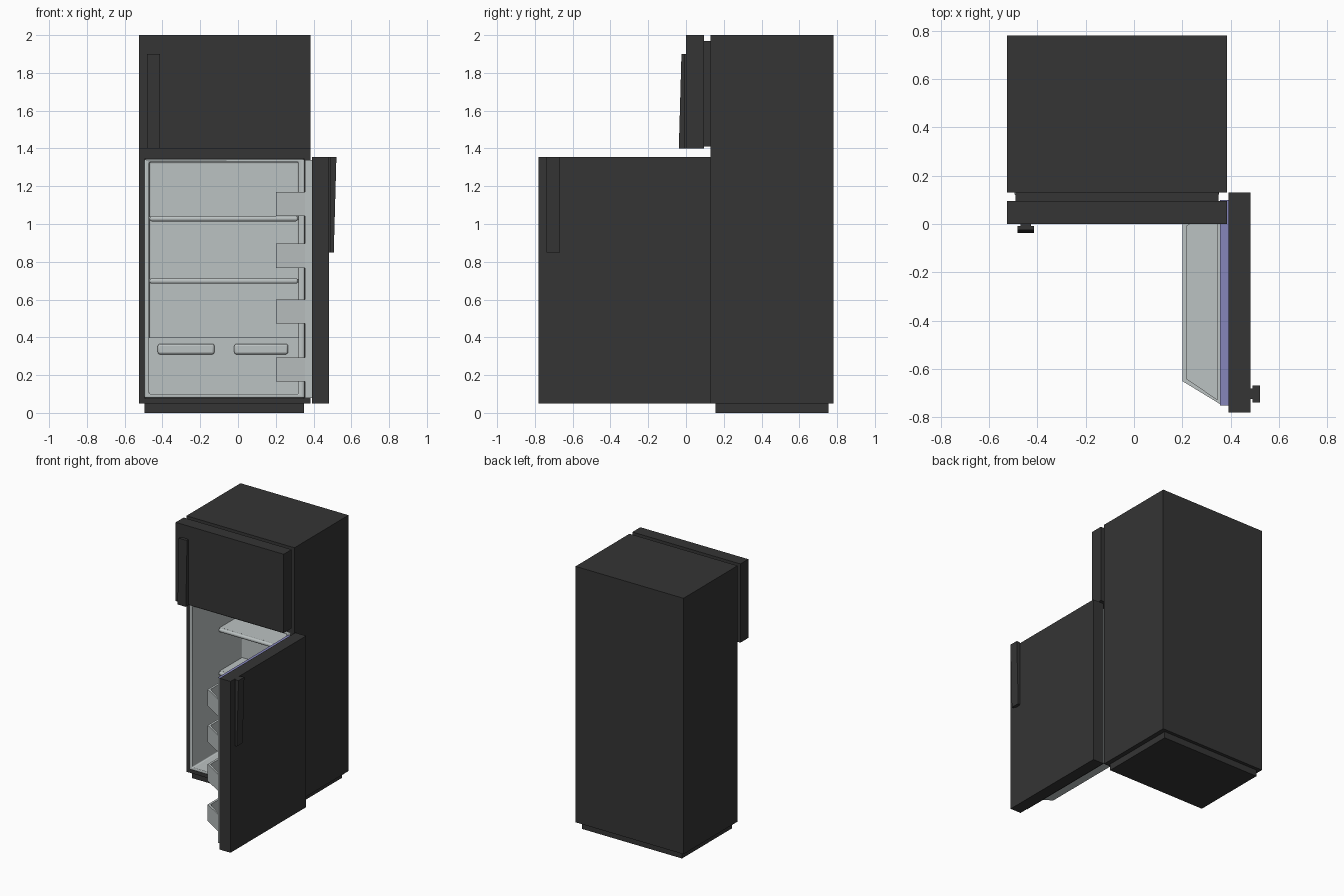
import bpy, bmesh
from mathutils import Vector

cube = bpy.data.objects.get("Cube")
if cube:
    bpy.data.objects.remove(cube, do_unlink=True)


def material(name, r, g, b):
    m = bpy.data.materials.new(name)
    m.use_nodes = True
    m.diffuse_color = (r, g, b, 1)
    m.node_tree.nodes["Principled BSDF"].inputs["Base Color"].default_value = (r, g, b, 1)
    return m


charcoal = material("charcoal", 0.035, 0.035, 0.035)
plastic = material("pale grey plastic", 0.5, 0.54, 0.54)
lavender = material("lavender seal", 0.24, 0.24, 0.5)


def finish(name, bm, mat, bevel=0, segments=3):
    bmesh.ops.recalc_face_normals(bm, faces=bm.faces)
    me = bpy.data.meshes.new(name)
    bm.to_mesh(me)
    bm.free()
    ob = bpy.data.objects.new(name, me)
    bpy.context.collection.objects.link(ob)
    me.materials.append(mat)
    if bevel:
        mod = ob.modifiers.new("rounding", 'BEVEL')
        mod.width, mod.segments = bevel, segments
        bpy.ops.object.select_all(action='DESELECT')
        ob.select_set(True)
        bpy.context.view_layer.objects.active = ob
        bpy.ops.object.shade_smooth_by_angle()
    return ob


def box_mesh(x, y, z):
    bm = bmesh.new()
    bmesh.ops.create_cube(bm, size=1)
    for v in bm.verts:
        v.co = [r[0] if c < 0 else r[1] for r, c in zip((x, y, z), v.co)]
    return bm


def box(name, x, y, z, mat, bevel=0):
    return finish(name, box_mesh(x, y, z), mat, bevel)


def prism(bm, outline, axis, low, high):
    """Extrude an outline of points given in the two other axes."""
    def at(p, d):
        c = list(p)
        c.insert(axis, d)
        return bm.verts.new(c)
    face = bm.faces.new([at(p, low) for p in outline])
    ext = bmesh.ops.extrude_face_region(bm, geom=[face])["geom"]
    for v in ext:
        if isinstance(v, bmesh.types.BMVert):
            v.co[axis] = high
    return [f for f in ext if isinstance(f, bmesh.types.BMFace)][0]


def recessed_box(name, x, y, z, open_x, open_z, depth_y, mat, bevel=0):
    """A box whose front face has a rectangular cavity."""
    bm = box_mesh(x, y, z)
    front = min(bm.faces, key=lambda f: f.calc_center_median().y)
    bmesh.ops.inset_region(bm, faces=[front], thickness=0.01)
    mid = front.calc_center_median()
    for v in front.verts:
        v.co.x = open_x[v.co.x > mid.x]
        v.co.z = open_z[v.co.z > mid.z]
    floor = bmesh.ops.extrude_discrete_faces(bm, faces=[front])["faces"][0]
    for v in floor.verts:
        v.co.y = depth_y
    return finish(name, bm, mat, bevel)


# Cabinet with fridge cavity, plinth and inner liner
LEFT, RIGHT, FRONT = -0.525, 0.385, 0.13
hole_x, hole_z = (-0.495, 0.352), (0.08, 1.343)
recessed_box("cabinet", (LEFT, RIGHT), (FRONT, 0.78), (0.05, 2),
             hole_x, hole_z, 0.75, charcoal)
box("plinth", (-0.495, 0.35), (0.155, 0.755), (0, 0.05), charcoal)
recessed_box("inner_liner", hole_x, (0.118, 0.748), hole_z,
             (-0.47, 0.32), (0.1, 1.328), 0.72, plastic, 0.008)

# Freezer door and its seal
box("freezer_door", (LEFT, RIGHT), (0, 0.095), (1.4, 2), charcoal)
box("freezer_seal", (-0.49, 0.35), (0.095, FRONT), (1.41, 1.97), charcoal)

# Open fridge door
box("fridge_door", (0.392, 0.483), (-0.78, FRONT), (0.05, 1.355), charcoal)
panel = box("door_liner", (0.355, 0.392), (-0.75, 0.1), (0.08, 1.34), plastic)
panel.data.materials.append(lavender)
for f in panel.data.polygons:
    if f.normal.z > 0.9:
        f.material_index = 1


# Tapered handles: a narrow stem carrying a wider grip
def handle(name, axis, centre, surface, out, thick_z, thin_z):
    for part, half, near, thick, thin in (("stem", 0.022, 0, 0.02, 0.012),
                                          ("grip", 0.035, 0.008, 0.038, 0.024)):
        outline = [(surface + out * d, z) for d, z in
                   ((near, thick_z), (thick, thick_z), (thin, thin_z), (near, thin_z))]
        bm = bmesh.new()
        prism(bm, outline, axis, centre - half, centre + half)
        finish(name + "_" + part, bm, charcoal)


handle("freezer_handle", 0, -0.448, 0, -1, 1.4, 1.9)
handle("fridge_handle", 1, -0.703, 0.483, 1, 1.355, 0.85)

# Door bins: open trays with slanted ends
MID_Y = -0.325
for i, z in enumerate((0.165, 0.472, 0.768, 1.042)):
    bm = bmesh.new()
    outline = [(0.356, MID_Y - 0.42), (0.2, MID_Y - 0.325),
               (0.2, MID_Y + 0.325), (0.356, MID_Y + 0.42)]
    top = prism(bm, outline, 2, z, z + 0.128)
    bmesh.ops.inset_region(bm, faces=[top], thickness=0.02)
    floor = bmesh.ops.extrude_discrete_faces(bm, faces=[top])["faces"][0]
    bmesh.ops.translate(bm, verts=floor.verts, vec=Vector((0, 0, -0.11)))
    finish(f"door_bin_{i + 1}", bm, plastic)

# Shelves with rounded front bars
for i, z in enumerate((0.698, 1.028)):
    box(f"shelf_{i + 1}", (-0.47, 0.32), (0.45, 0.72), (z - 0.008, z + 0.012), plastic)
    box(f"shelf_bar_{i + 1}", (-0.468, 0.318), (0.43, 0.46), (z - 0.014, z + 0.014),
        plastic, 0.012)

# Crisper drawer with two pulls
box("crisper_drawer", (-0.47, 0.32), (0.45, 0.72), (0.1, 0.4), plastic)
for side, x in (("right", (-0.425, -0.125)), ("left", (-0.02, 0.265))):
    box("drawer_pull_" + side, x, (0.425, 0.455), (0.31, 0.365), plastic, 0.012)
